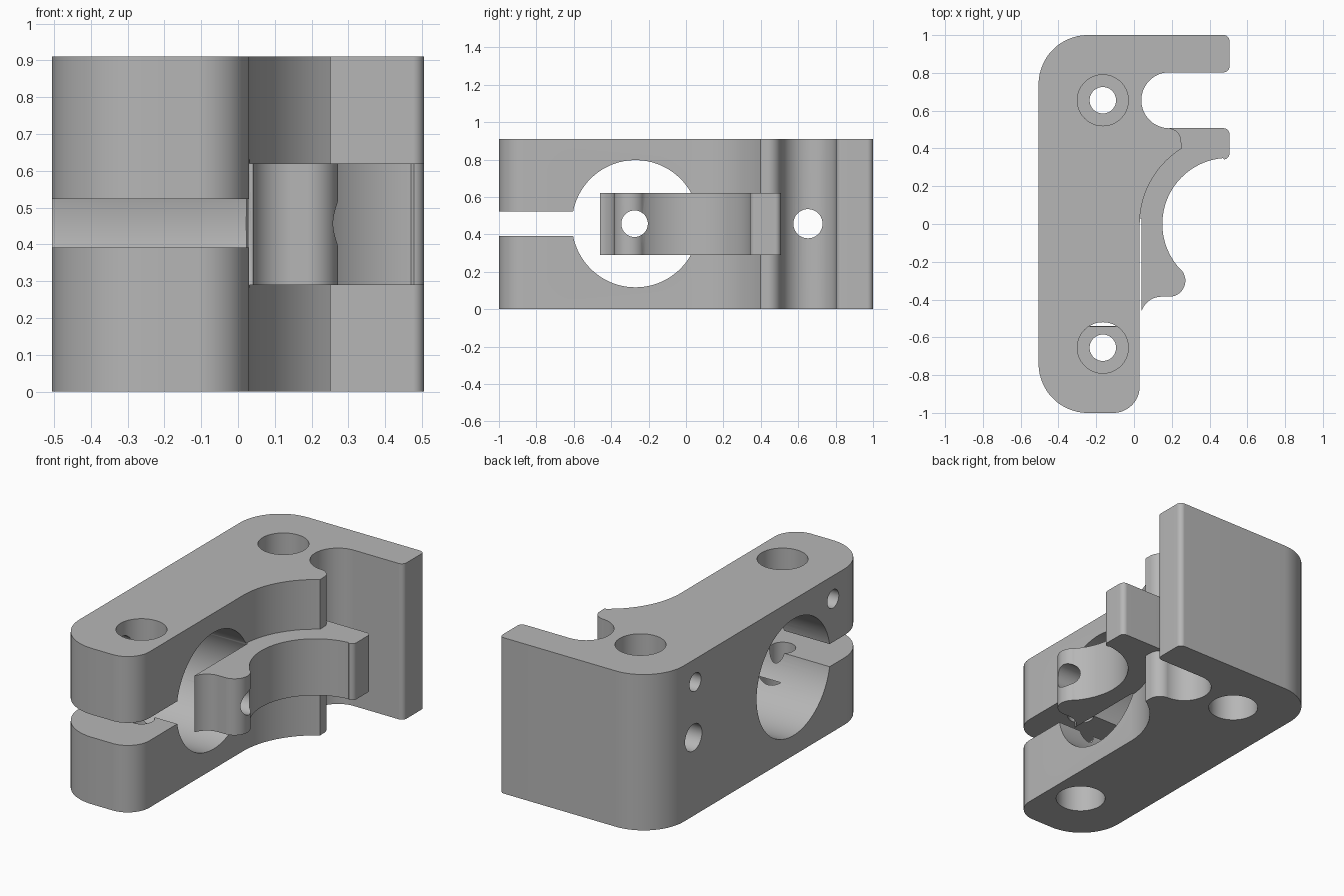
import bpy, bmesh, math
from mathutils import Matrix

cube = bpy.data.objects.get("Cube")
if cube:
    bpy.data.objects.remove(cube, do_unlink=True)

grey = bpy.data.materials.new("plain_grey")
grey.use_nodes = True
grey.diffuse_color = (0.47, 0.47, 0.47, 1)
grey.node_tree.nodes["Principled BSDF"].inputs["Base Color"].default_value = (0.47, 0.47, 0.47, 1)

HEIGHT, MID = 0.91, 0.457


def arc(cx, cy, r, a0, a1):
    n = max(6, int(abs(a1 - a0) / 4))
    angles = [math.radians(a0 + (a1 - a0) * i / n) for i in range(n + 1)]
    return [(cx + r * math.cos(a), cy + r * math.sin(a)) for a in angles]


def make_object(name, bm):
    bmesh.ops.recalc_face_normals(bm, faces=bm.faces)
    mesh = bpy.data.meshes.new(name)
    bm.to_mesh(mesh)
    bm.free()
    mesh.materials.append(grey)
    obj = bpy.data.objects.new(name, mesh)
    bpy.context.collection.objects.link(obj)
    return obj


def prism(name, outline, z0, z1):
    bm = bmesh.new()
    face = bm.faces.new([bm.verts.new((x, y, z0)) for x, y in outline])
    top = bmesh.ops.extrude_face_region(bm, geom=[face])["geom"]
    bmesh.ops.translate(bm, vec=(0, 0, z1 - z0),
                        verts=[v for v in top if isinstance(v, bmesh.types.BMVert)])
    return make_object(name, bm)


def cylinder(name, center, r, length, axis="Z", sides=64):
    bm = bmesh.new()
    turn = Matrix.Rotation(math.pi / 2, 4, "Y") if axis == "X" else Matrix()
    bmesh.ops.create_cone(bm, cap_ends=True, segments=sides, radius1=r, radius2=r,
                          depth=length, matrix=Matrix.Translation(center) @ turn)
    return make_object(name, bm)


def combine(target, tool, operation="DIFFERENCE"):
    mod = target.modifiers.new(tool.name, "BOOLEAN")
    mod.operation, mod.object, mod.solver = operation, tool, "EXACT"
    graph = bpy.context.evaluated_depsgraph_get()
    mesh = bpy.data.meshes.new_from_object(target.evaluated_get(graph))
    target.modifiers.clear()
    target.data = mesh
    bpy.data.objects.remove(tool, do_unlink=True)


# Main block with rounded ends, a curved recess and a rear slot
body = prism("clamp_body",
             arc(-.245, -.74, .26, 180, 270) + arc(-.11, -.86, .14, 270, 360)
             + arc(.5, 0, .47, 177.5, 122) + arc(.18, .437, .07, 0, 90)
             + arc(.187, .655, .148, 270, 90) + arc(.475, .833, .03, 270, 360)
             + arc(.475, .97, .03, 0, 90) + arc(-.245, .74, .26, 90, 180),
             0, HEIGHT)

# Large cross bore and the clamping slit
combine(body, cylinder("bore", (-.2, -.27, MID), .34, 1.2, "X", 96))
combine(body, prism("slit", [(-.8, -1.2), (.3, -1.2), (.3, -.5), (-.8, -.5)],
                    MID - .066, MID + .066))

# Curved arm that reaches in front of the bore
arm = prism("arm",
            [(.187, .507)] + arc(.475, .477, .03, 90, 0) + arc(.475, .372, .03, 0, -85)
            + arc(.5, 0, .35, 95, 222) + arc(.187, -.3, .085, 50, -90)
            + arc(.145, -.495, .11, 90, 162)
            + [(.04, .03), (.027, .03), (.02, .09), (.1, .3)],
            .29, .62)
combine(body, arm, "UNION")
combine(body, cylinder("arm_hole", (.2, -.275, MID), .071, .5, "X"))

# Rear cross hole
combine(body, cylinder("rear_hole", (-.2, .652, MID), .078, .9, "X"))

# Upright bolt holes, counterbored at both ends, each with a small side hole
for y in (-.655, .655):
    combine(body, cylinder("bolt_hole", (-.165, y, MID), .07, 1.4))
    for z in (0, HEIGHT):
        combine(body, cylinder("counterbore", (-.165, y, z), .135, .5))
    combine(body, cylinder("side_hole", (-.4, y * .97, .775), .053, .44, "X"))

bpy.ops.object.select_all(action="DESELECT")
body.select_set(True)
bpy.context.view_layer.objects.active = body
bpy.ops.object.shade_smooth_by_angle(angle=math.radians(30))
